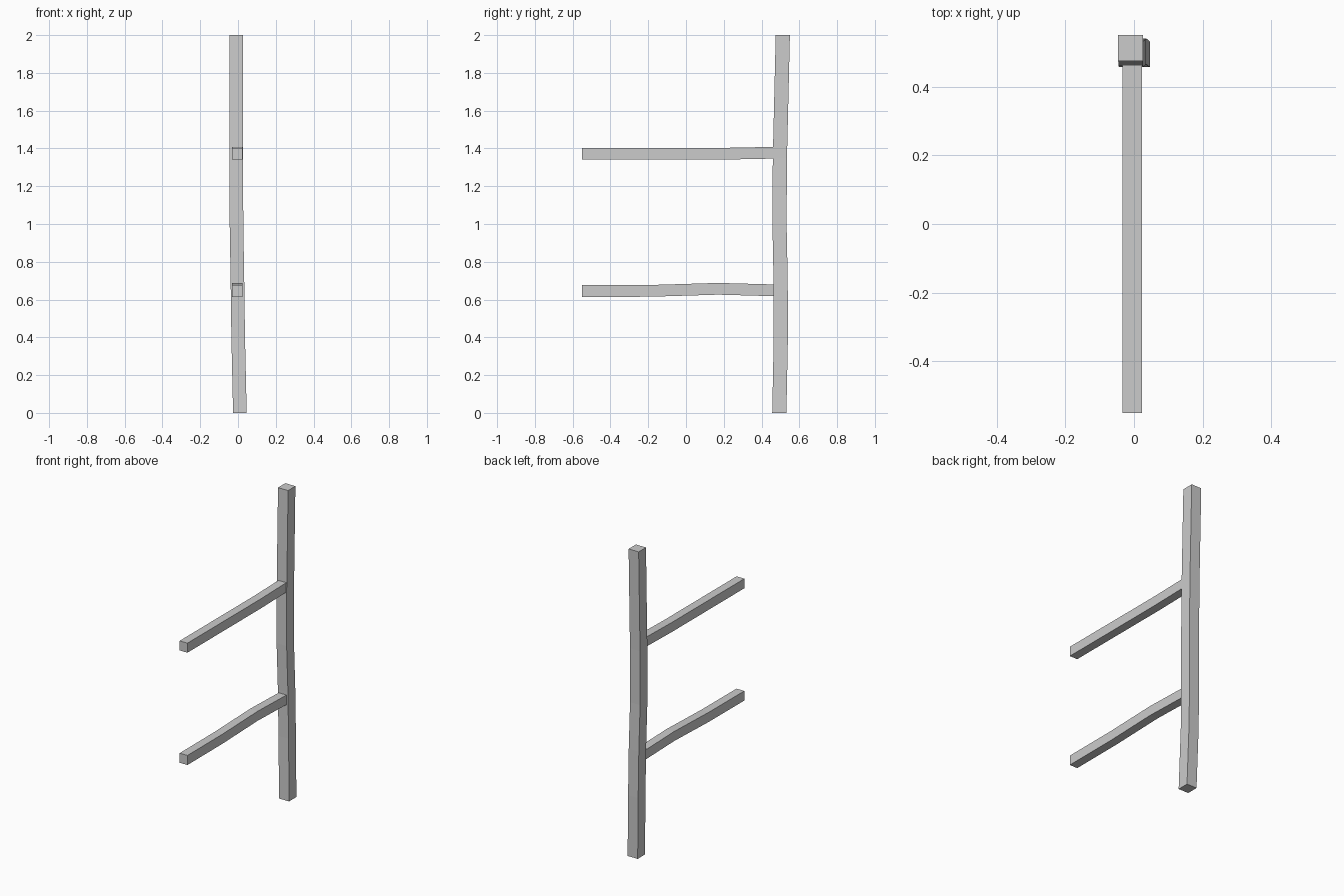
import bpy, bmesh

if "Cube" in bpy.data.objects:
    bpy.data.objects.remove(bpy.data.objects["Cube"])


def beam(name, path, axis, half_a, half_b):
    """Square bar swept through path points; axis is the long direction (1 = y, 2 = z)."""
    bm = bmesh.new()
    rings = []
    for x, y, z in path:
        ring = []
        for a, b in ((-1, -1), (1, -1), (1, 1), (-1, 1)):
            if axis == 2:
                co = (x + a * half_a, y + b * half_b, z)
            else:
                co = (x + a * half_a, y, z + b * half_b)
            ring.append(bm.verts.new(co))
        rings.append(ring)
    for r, s in zip(rings, rings[1:]):
        for i in range(4):
            j = (i + 1) % 4
            bm.faces.new((r[i], r[j], s[j], s[i]))
    bm.faces.new(rings[0])
    bm.faces.new(rings[-1])
    bmesh.ops.recalc_face_normals(bm, faces=bm.faces)
    mesh = bpy.data.meshes.new(name)
    bm.to_mesh(mesh)
    bm.free()
    obj = bpy.data.objects.new(name, mesh)
    bpy.context.collection.objects.link(obj)
    return obj


# Slightly crooked upright post
beam("post", [(0.010, 0.494, 0), (0.001, 0.502, 0.4), (-0.003, 0.501, 0.7),
              (-0.008, 0.495, 1.0), (-0.009, 0.497, 1.35), (-0.010, 0.5125, 2.0)],
     2, 0.036, 0.0375)

# Two rails reaching forward from the post
beam("lower_rail", [(-0.005, -0.55, 0.645), (-0.005, -0.19, 0.646),
                    (-0.005, 0.17, 0.657), (-0.005, 0.5, 0.648)], 1, 0.028, 0.031)
beam("upper_rail", [(-0.005, -0.55, 1.372), (-0.005, 0.2, 1.372),
                    (-0.005, 0.5, 1.378)], 1, 0.028, 0.031)
